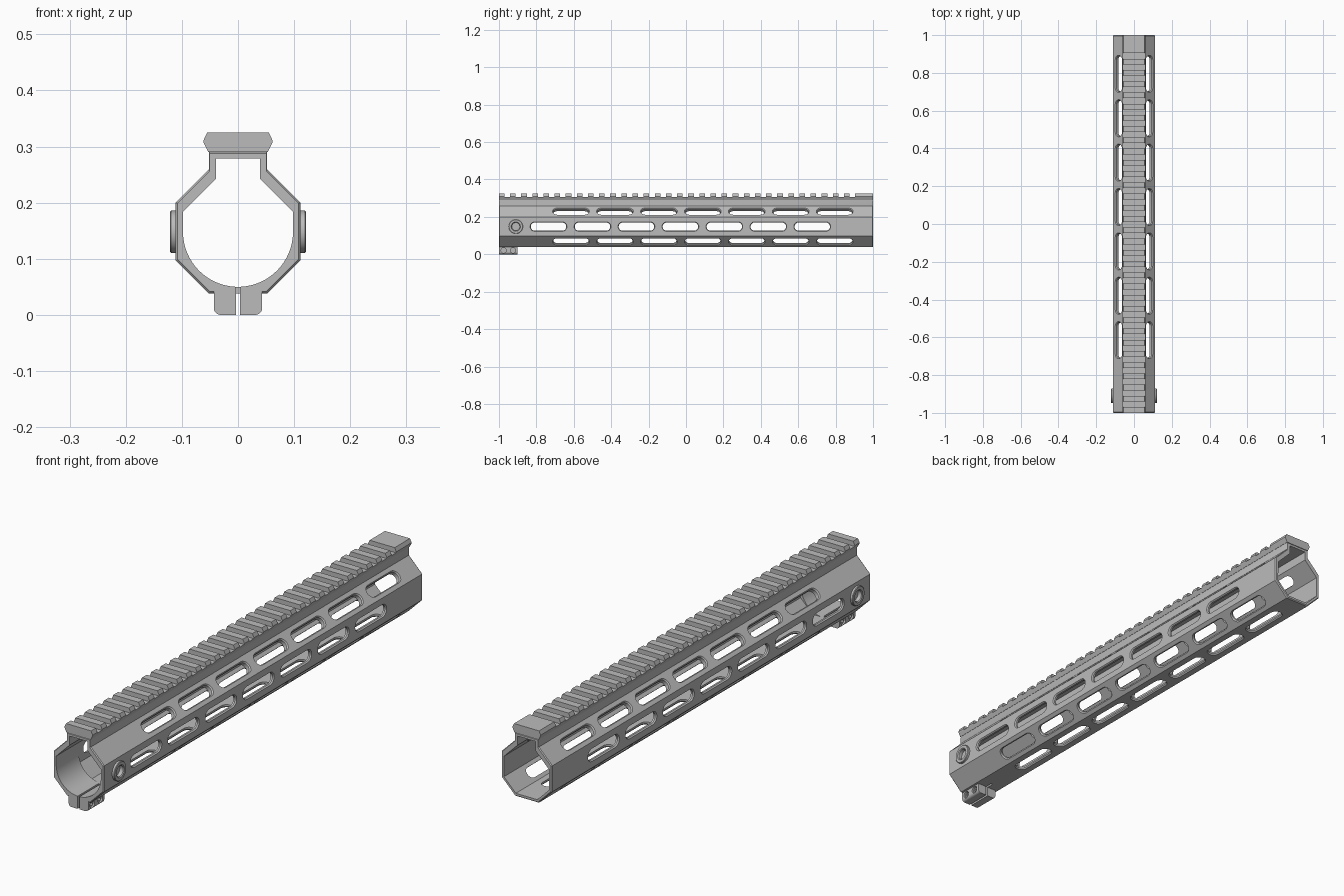
import bpy, bmesh
from math import pi, sin, cos, radians
from mathutils import Vector

cube = bpy.data.objects.get("Cube")
if cube:
    bpy.data.objects.remove(cube, do_unlink=True)

grey = bpy.data.materials.new("satin grey")
grey.use_nodes = True
grey.diffuse_color = (0.5, 0.5, 0.5, 1)
grey.node_tree.nodes["Principled BSDF"].inputs["Base Color"].default_value = (0.5, 0.5, 0.5, 1)


def loft(bm, rings, caps=True):
    """Skin a list of equal-length closed loops of points."""
    loops = [[bm.verts.new(p) for p in ring] for ring in rings]
    n = len(loops[0])
    for a, b in zip(loops, loops[1:]):
        for i in range(n):
            j = (i + 1) % n
            bm.faces.new((a[i], a[j], b[j], b[i]))
    if caps:
        bm.faces.new(loops[0])
        bm.faces.new(loops[-1])


def finish(name, bm):
    bmesh.ops.recalc_face_normals(bm, faces=bm.faces[:])
    mesh = bpy.data.meshes.new(name)
    bm.to_mesh(mesh)
    bm.free()
    mesh.materials.append(grey)
    ob = bpy.data.objects.new(name, mesh)
    bpy.context.collection.objects.link(ob)
    return ob


def smooth(ob):
    bpy.ops.object.select_all(action='DESELECT')
    ob.select_set(True)
    bpy.context.view_layer.objects.active = ob
    bpy.ops.object.shade_smooth_by_angle(angle=radians(30))


def cut(ob, cutter):
    mod = ob.modifiers.new(cutter.name, 'BOOLEAN')
    mod.operation = 'DIFFERENCE'
    mod.solver = 'EXACT'
    mod.object = cutter
    bpy.context.view_layer.objects.active = ob
    bpy.ops.object.modifier_apply(modifier=mod.name)
    bpy.data.objects.remove(cutter, do_unlink=True)


def mirrored(half):
    return half + [(-x, z) for x, z in reversed(half)]


def extrude(bm, profile, y0, y1):
    loft(bm, [[(x, y, z) for x, z in profile] for y in (y0, y1)])


def circle(x, y, z, r, n=32):
    return [(x, y + r * cos(2 * pi * i / n), z + r * sin(2 * pi * i / n)) for i in range(n)]


# Tube: octagon with a raised neck under the rail, ends lightly chamfered
MID = 0.148
outer = mirrored([(0.052, 0.038), (0.111, 0.097), (0.111, 0.2), (0.052, 0.259), (0.052, 0.291)])
bm = bmesh.new()
sections = []
for y, s in ((-1, 0.972), (-0.996, 1), (0.996, 1), (1, 0.972)):
    sections.append([(x * s, y, 0.165 + (z - 0.165) * s) for x, z in outer])
loft(bm, sections)
tube = finish("handguard_tube", bm)

# Hollow interior, then the round front bore and its clamping slit
neck = [(0.098, 0.184), (0.039, 0.243), (0.039, 0.279)]
bm = bmesh.new()
extrude(bm, mirrored([(0.047, 0.05), (0.099, 0.102)] + neck), -0.86, 1.1)
cut(tube, finish("interior_cutter", bm))
arc = [(0.098 * sin(a), MID - 0.098 * cos(a)) for a in [pi / 2 * (i + 0.5) / 16.5 for i in range(17)]]
bm = bmesh.new()
extrude(bm, mirrored(arc + neck), -1.1, -0.85)
cut(tube, finish("bore_cutter", bm))
bm = bmesh.new()
extrude(bm, mirrored([(0.004, 0.02), (0.004, 0.07)]), -1.1, -0.87)
cut(tube, finish("slit_cutter", bm))


# Rounded slots with chamfered rims
def slot(bm, centre, angle, y):
    n = Vector((cos(angle), 0, sin(angle)))
    t = Vector((-sin(angle), 0, cos(angle)))
    rings = []
    for depth, r in ((-0.024, 0.022), (-0.005, 0.022), (0.003, 0.028)):
        ring = []
        for i in range(20):
            a = pi * (i % 10) / 9 + (pi if i >= 10 else 0)
            end = 0.073 if i < 10 else -0.073
            ring.append(Vector((centre[0], y + end + r * sin(a), centre[1])) + n * depth + t * (r * cos(a)))
        rings.append(ring)
    loft(bm, rings)


bm = bmesh.new()
for k in range(7):
    y = -0.615 + 0.235 * k
    slot(bm, (0, 0.038), -pi / 2, y)
    for s in (1, -1):
        base = 0 if s > 0 else pi
        slot(bm, (0.111 * s, MID), base, y - 0.12)
        slot(bm, (0.0815 * s, 0.2295), base + s * pi / 4, y)
        slot(bm, (0.0815 * s, 0.0675), base - s * pi / 4, y)
# Side socket recesses
for s in (1, -1):
    loft(bm, [circle(x * s, -0.91, MID, 0.022) for x in (0.103, 0.13)])
cut(tube, finish("slot_cutters", bm))
smooth(tube)

# Raised rings around the side sockets
for s, side in ((1, "left"), (-1, "right")):
    bm = bmesh.new()
    steps = ((0.108, 0.038), (0.119, 0.038), (0.121, 0.036), (0.121, 0.025), (0.118, 0.0215), (0.104, 0.0215))
    loft(bm, [circle(x * s, -0.91, MID, r) for x, r in steps], caps=False)
    smooth(finish(side + "_socket_ring", bm))

# Top rail: continuous base with cross teeth
bm = bmesh.new()
extrude(bm, mirrored([(0.053, 0.29), (0.061, 0.306)]), -1, 1)
finish("rail_base", bm)
bm = bmesh.new()
tooth = mirrored([(0.061, 0.306), (0.062, 0.31), (0.055, 0.325)])
for k in range(33):
    y = -1 + 0.0595 * k
    extrude(bm, tooth, y, y + 0.03 if k < 32 else 0.955)
extrude(bm, tooth, 0.955, 1)
bmesh.ops.remove_doubles(bm, verts=bm.verts[:], dist=0.0001)
finish("rail_teeth", bm)

# Clamp lugs under the front, with screw recesses
for s, side in ((1, "left"), (-1, "right")):
    corner = [(0.031 + 0.012 * sin(a), 0.012 - 0.012 * cos(a)) for a in [pi / 2 * i / 5 for i in range(6)]]
    profile = [(0.004, 0.0)] + corner + [(0.043, 0.042), (0.004, 0.042)]
    bm = bmesh.new()
    extrude(bm, [(x * s, z) for x, z in profile], -1, -0.9)
    lug = finish(side + "_clamp_lug", bm)
    bm = bmesh.new()
    for y in (-0.975, -0.925):
        loft(bm, [circle(x * s, y, 0.021, 0.014, 20) for x in (0.03, 0.06)])
    cut(lug, finish("screw_cutter", bm))
    smooth(lug)
    # Socket-head screws
    bm = bmesh.new()
    for y in (-0.975, -0.925):
        rings = [circle(x * s, y, 0.021, r, 18) for x, r in
                 ((0.029, 0.011), (0.038, 0.011), (0.038, 0.006), (0.032, 0.006))]
        loft(bm, rings)
    smooth(finish(side + "_clamp_screws", bm))
